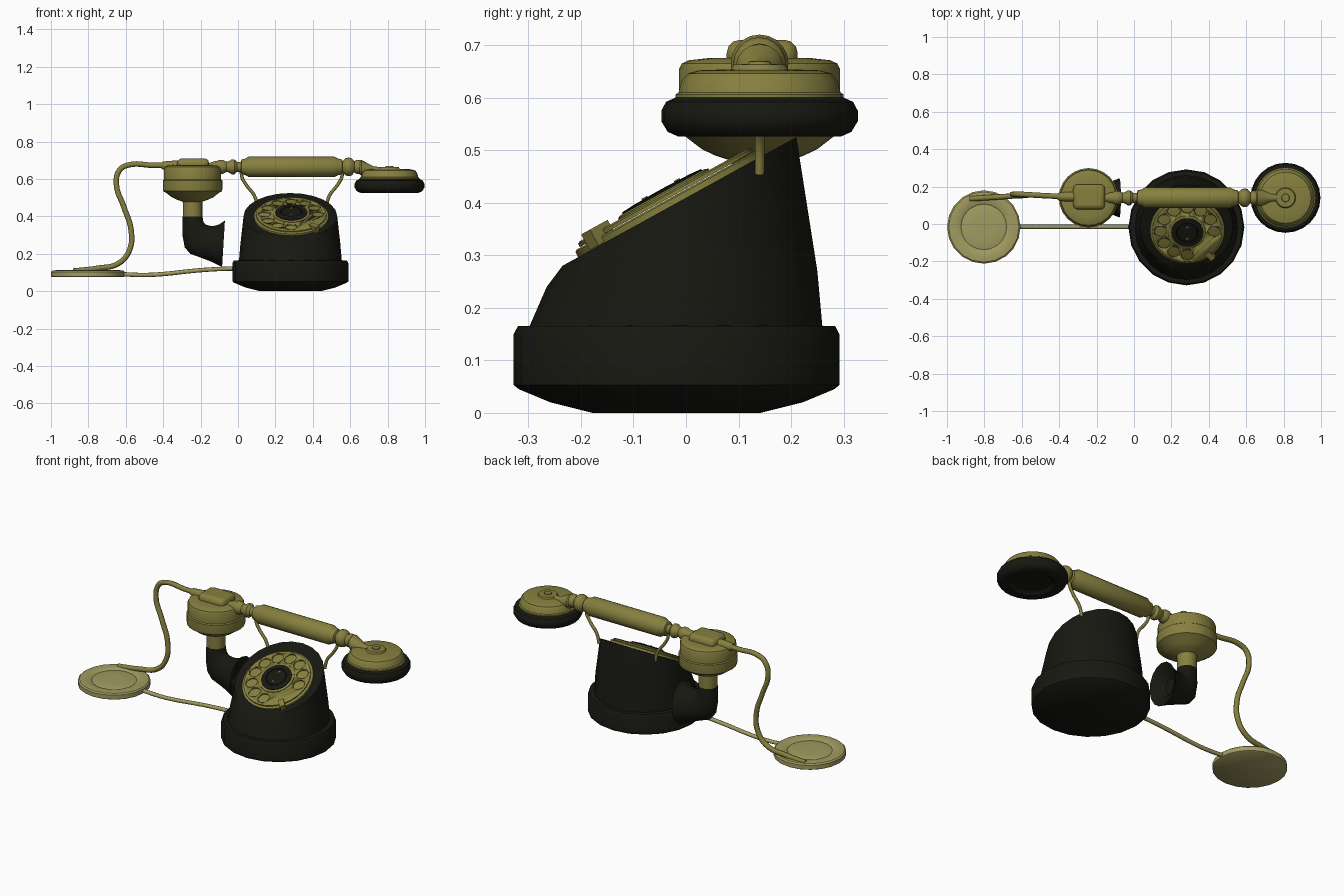
import bpy, bmesh, math
from mathutils import Vector, Matrix

if "Cube" in bpy.data.objects:
    bpy.data.objects.remove(bpy.data.objects["Cube"])


def material(name, col):
    m = bpy.data.materials.new(name)
    m.diffuse_color = (*col, 1)
    m.use_nodes = True
    m.node_tree.nodes["Principled BSDF"].inputs["Base Color"].default_value = m.diffuse_color
    return m


BRASS = material("brass", (0.24, 0.215, 0.05))
PALE = material("pale_brass", (0.36, 0.33, 0.12))
BLACK = material("black", (0.009, 0.009, 0.006))


def finish(name, bm, mat, angle=35):
    bmesh.ops.recalc_face_normals(bm, faces=bm.faces)
    me = bpy.data.meshes.new(name)
    bm.to_mesh(me)
    bm.free()
    me.materials.append(mat)
    ob = bpy.data.objects.new(name, me)
    bpy.context.collection.objects.link(ob)
    bpy.ops.object.select_all(action='DESELECT')
    ob.select_set(True)
    bpy.context.view_layer.objects.active = ob
    bpy.ops.object.shade_smooth_by_angle(angle=math.radians(angle))
    return ob


def ring(c, u, v, n):
    c, u, v = Vector(c), Vector(u), Vector(v)
    return [c + u * math.cos(2 * math.pi * i / n) + v * math.sin(2 * math.pi * i / n) for i in range(n)]


def loft(name, rings, mat, angle=35, mtx=Matrix()):
    bm = bmesh.new()
    vs = [[bm.verts.new(mtx @ p) for p in r] for r in rings]
    n = len(vs[0])
    for a, b in zip(vs, vs[1:]):
        for i in range(n):
            j = (i + 1) % n
            bm.faces.new((a[i], a[j], b[j], b[i]))
    bm.faces.new(vs[0][::-1])
    bm.faces.new(vs[-1])
    return finish(name, bm, mat, angle)


def lathe(name, profile, mat, mtx, n=24, angle=35):
    return loft(name, [ring((0, 0, z), (r, 0, 0), (0, r, 0), n) for r, z in profile], mat, angle, mtx)


def cord(name, pts, radius, mat):
    cu = bpy.data.curves.new(name, 'CURVE')
    cu.dimensions = '3D'
    cu.bevel_depth, cu.bevel_resolution, cu.resolution_u = radius, 2, 6
    cu.use_fill_caps = True
    sp = cu.splines.new('BEZIER')
    sp.bezier_points.add(len(pts) - 1)
    for bp, p in zip(sp.bezier_points, pts):
        bp.co = p
        bp.handle_left_type = bp.handle_right_type = 'AUTO'
    cu.materials.append(mat)
    ob = bpy.data.objects.new(name, cu)
    bpy.context.collection.objects.link(ob)
    return ob


T = Matrix.Translation

# Round base and housing with a sloping top
lathe("base", [(.16, 0), (.24, .02), (.3, .045), (.31, .053), (.31, .15), (.302, .165), (.27, .166)],
      BLACK, T((.28, -.018, 0)), 20)


def tilted(yf, zf, yb, zb, rx):
    return ring((.28, (yf + yb) / 2, (zf + zb) / 2), (rx, 0, 0), (0, (yb - yf) / 2, (zb - zf) / 2), 24)


loft("housing", [tilted(-.30, .16, .26, .16, .275), tilted(-.265, .24, .25, .27, .267),
                 tilted(-.235, .28, .21, .525, .25)], BLACK)

# Dial, built flat and laid on the slope
DIAL = T((.285, -.03, .393)) @ Matrix.Rotation(math.radians(28.8), 4, 'X')
lathe("dial_plate", [(.2, -.005), (.2, .011), (.195, .014)], BRASS, DIAL, 32)
wheel = lathe("finger_wheel", [(.188, .015), (.188, .022), (.183, .025)], BRASS, DIAL, 32)
bm = bmesh.new()
for k in range(10):
    a = math.radians(30 * k)
    bmesh.ops.create_cone(bm, cap_ends=True, segments=16, radius1=.033, radius2=.033, depth=.1,
                          matrix=DIAL @ T((.143 * math.cos(a), .143 * math.sin(a), .02)))
cutter = finish("finger_hole_cutter", bm, BRASS)
cutter.hide_render = True
cutter.hide_viewport = True
mod = wheel.modifiers.new("holes", 'BOOLEAN')
mod.object, mod.solver = cutter, 'EXACT'
lathe("dial_hub", [(.098, .02), (.098, .028), (.092, .031)], BRASS, DIAL, 32)
lathe("dial_centre", [(.086, .028), (.086, .034), (.06, .036), (.056, .033), (.052, .036), (.01, .037)],
      BLACK, DIAL, 32)
for s in (-1, 1):
    lathe("centre_screw", [(.006, .034), (.006, .039)], BRASS, DIAL @ T((0, .035 * s, 0)), 8)
bm = bmesh.new()
a = math.radians(-50)
bmesh.ops.create_cube(bm, size=1, matrix=DIAL @ Matrix.Rotation(a, 4, 'Z') @ T((.19, 0, .018))
                      @ Matrix.Diagonal((.05, .03, .034, 1)))
finish("finger_stop", bm, BRASS)

# Cradle wires, mirrored about the housing
for s, side in ((-1, "left"), (1, "right")):
    pts = [(.265, .68), (.268, .615), (.245, .57), (.2, .51), (.185, .455)]
    cord(side + "_cradle_wire", [(.288 + s * x, .14, z) for x, z in pts], .009, BRASS)

# Handset grip, turned along x
lathe("handset_grip", [
    (.02, -.155), (.03, -.125), (.03, -.115), (.037, -.1), (.037, -.08), (.027, -.062), (.03, -.05), (.04, -.033),
    (.04, -.02), (.027, -.005), (.027, .015), (.04, .02), (.044, .04), (.055, .058), (.055, .515), (.044, .535),
    (.04, .555), (.03, .56), (.046, .575), (.05, .592), (.046, .608), (.03, .622), (.038, .636),
    (.038, .65), (.03, .665)],
    BRASS, T((0, .14, .665)) @ Matrix.Rotation(math.pi / 2, 4, 'Y'), 20)


def arm_ring(x, z, ry, rz):
    return ring((x, .14, z), (0, ry, 0), (0, 0, rz), 16)


loft("earpiece_arm", [arm_ring(.64, .663, .03, .03), arm_ring(.66, .66, .045, .042), arm_ring(.69, .653, .04, .033),
                      arm_ring(.73, .648, .022, .018), arm_ring(.80, .652, .014, .012)], BRASS)

# Earpiece
EAR = T((.81, .14, 0))
lathe("earpiece_shell", [(.16, .595), (.16, .606), (.154, .61), (.148, .632), (.137, .646), (.115, .652),
                         (.055, .654), (.05, .663), (.022, .664), (.02, .669), (.01, .67)], BRASS, EAR)
lathe("earpiece_cap", [(.1, .54), (.12, .526), (.155, .526), (.175, .535), (.187, .555), (.187, .575),
                       (.178, .592), (.16, .6)], BLACK, EAR)

# Transmitter
MIC = T((-.243, .14, 0))
lathe("transmitter_shell", [(.05, .47), (.055, .48), (.085, .49), (.11, .502), (.14, .525), (.157, .535),
                            (.159, .545), (.159, .592), (.153, .597), (.153, .655), (.148, .665),
                            (.135, .671), (.1, .675)], BRASS, MIC)
lathe("transmitter_stem", [(.052, .385), (.052, .48)], BRASS, MIC)
bm = bmesh.new()
bmesh.ops.create_cube(bm, size=1, matrix=T((-.24, .145, .68)) @ Matrix.Diagonal((.17, .135, .06, 1)))
box = finish("transmitter_bracket", bm, BRASS)
bev = box.modifiers.new("round", 'BEVEL')
bev.width, bev.segments = .025, 3

# Curved horn: bottom/outer point, top/inner point, half width
horn = [(-.296, .4, -.19, .4, .053), (-.297, .3, -.185, .37, .057), (-.285, .235, -.17, .355, .062),
        (-.255, .2, -.15, .35, .067), (-.2, .18, -.125, .35, .075), (-.14, .157, -.1, .358, .088),
        (-.085, .13, -.07, .378, .105), (-.105, .185, -.1, .325, .065), (-.14, .215, -.125, .3, .04)]
loft("mouth_horn", [ring(((a + c) / 2, .14, (b + d) / 2), ((c - a) / 2, 0, (d - b) / 2), (0, w, 0), 16)
                    for a, b, c, d, w in horn], BLACK)

# Cords and wall disc
lathe("cord_sleeve", [(.016, -.41), (.022, -.4), (.026, -.35), (.026, -.31)], BRASS,
      T((0, .146, .672)) @ Matrix.Rotation(math.pi / 2, 4, 'Y'), 12)
cord("handset_cord", [(-.33, .146, .672), (-.45, .15, .673), (-.59, .158, .674), (-.635, .16, .645),
                      (-.65, .158, .57), (-.61, .156, .45), (-.572, .155, .33), (-.58, .153, .22),
                      (-.64, .15, .148), (-.75, .143, .123), (-.88, .135, .108)], .0145, BRASS)
lathe("junction_disc", [(.19, .075), (.196, .079), (.196, .104), (.188, .111), (.165, .113), (.13, .109),
                        (.122, .104), (.105, .108), (.05, .108)], PALE, T((-.803, -.016, 0)), 20)
cord("base_cord", [(-.64, -.015, .092), (-.5, -.015, .087), (-.4, -.015, .092), (-.25, -.015, .108),
                   (-.12, -.015, .118), (.01, -.015, .122)], .0115, PALE)
